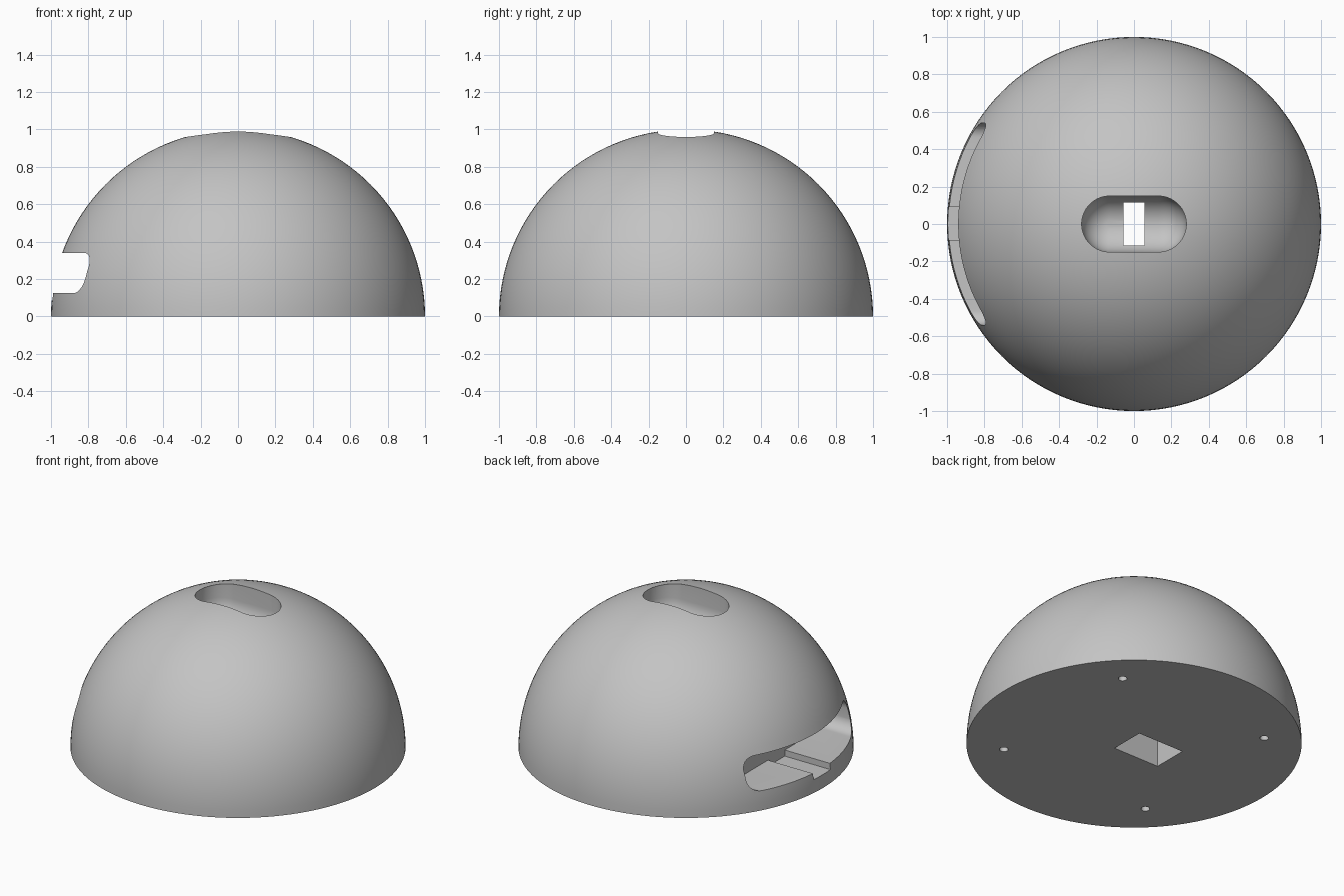
import bpy, bmesh, math
from mathutils import Matrix, Vector

if "Cube" in bpy.data.objects:
    bpy.data.objects.remove(bpy.data.objects["Cube"], do_unlink=True)

grey = bpy.data.materials.new("plain grey")
grey.use_nodes = True
colour = (0.55, 0.55, 0.55, 1)
grey.diffuse_color = colour
grey.node_tree.nodes["Principled BSDF"].inputs["Base Color"].default_value = colour


def make(name, bm):
    bmesh.ops.recalc_face_normals(bm, faces=bm.faces)
    mesh = bpy.data.meshes.new(name)
    bm.to_mesh(mesh)
    bm.free()
    mesh.materials.append(grey)
    obj = bpy.data.objects.new(name, mesh)
    bpy.context.collection.objects.link(obj)
    return obj


def box(lo, hi):
    bm = bmesh.new()
    lo, hi = Vector(lo), Vector(hi)
    size = Matrix.Diagonal((*(hi - lo), 1))
    bmesh.ops.create_cube(bm, size=1, matrix=Matrix.Translation((lo + hi) / 2) @ size)
    return bm


# Solid half ball
bm = bmesh.new()
bmesh.ops.create_uvsphere(bm, u_segments=128, v_segments=64, radius=1)
cut = bmesh.ops.bisect_plane(bm, geom=bm.verts[:] + bm.edges[:] + bm.faces[:], dist=1e-5,
                             plane_co=(0, 0, 0), plane_no=(0, 0, 1), clear_inner=True)
bmesh.ops.holes_fill(bm, edges=[e for e in bm.edges if e.is_boundary], sides=0)
dome = make("dome", bm)
cutters = []

# Rounded trough in the top: a ball stretched sideways and upwards
bm = bmesh.new()
bmesh.ops.create_uvsphere(bm, u_segments=48, v_segments=24, radius=0.15,
                          matrix=Matrix.Rotation(math.pi / 48, 4, "Z"))
for v in bm.verts:
    v.co.x += math.copysign(0.13, v.co.x)
    v.co.z += 0.88 if v.co.z < 1e-4 else 1.2
cutters.append(make("trough_cutter", bm))

# Shaft through the middle and wider pocket under the base
cutters.append(make("shaft_cutter", box((-0.055, -0.115, 0.1), (0.055, 0.115, 0.95))))
cutters.append(make("pocket_cutter", box((-0.28, -0.115, -0.1), (0.055, 0.115, 0.2))))

# Side opening with rounded ends
bm = box((-1.2, -0.54, 0.125), (-0.66, 0.54, 0.34))
ends = [e for e in bm.edges if abs(e.verts[0].co.x - e.verts[1].co.x) > 0.1]
bmesh.ops.bevel(bm, geom=ends, offset=0.08, segments=10, profile=0.5, affect="EDGES")
cutters.append(make("side_opening_cutter", bm))

# Shallow groove in the floor of the opening
cutters.append(make("groove_cutter", box((-1.2, -0.085, 0.085), (-0.66, 0.09, 0.2))))

# Four small holes in the base
for i in range(4):
    bm = bmesh.new()
    spot = Matrix.Rotation(math.radians(45 + 90 * i), 4, "Z") @ Matrix.Translation((0.78, 0, 0))
    bmesh.ops.create_cone(bm, cap_ends=True, segments=24, radius1=0.026, radius2=0.026,
                          depth=0.2, matrix=spot)
    cutters.append(make("base_hole_cutter", bm))

for cutter in cutters:
    mod = dome.modifiers.new(cutter.name, "BOOLEAN")
    mod.operation = "DIFFERENCE"
    mod.solver = "EXACT"
    mod.object = cutter

# Bake the cuts, then drop the helpers
bpy.context.view_layer.update()
cut_mesh = bpy.data.meshes.new_from_object(dome.evaluated_get(bpy.context.evaluated_depsgraph_get()))
dome.modifiers.clear()
dome.data = cut_mesh
for cutter in cutters:
    bpy.data.objects.remove(cutter, do_unlink=True)

bpy.ops.object.select_all(action="DESELECT")
dome.select_set(True)
bpy.context.view_layer.objects.active = dome
bpy.ops.object.shade_smooth_by_angle(angle=math.radians(30))
